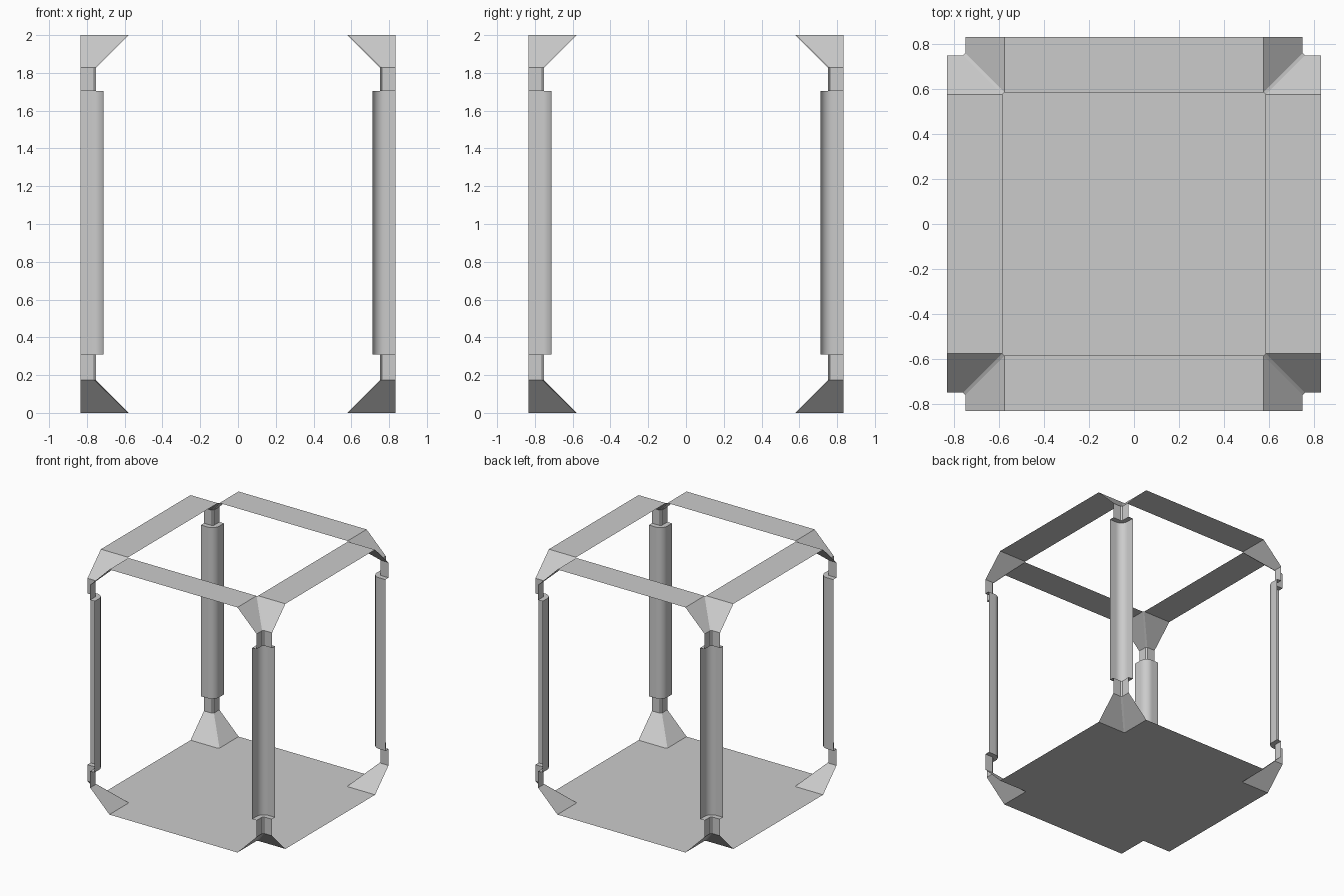
import bpy
import math

if "Cube" in bpy.data.objects:
    bpy.data.objects.remove(bpy.data.objects["Cube"])

OUT = 0.833      # outer half width
PLATE = 0.578    # corner notch at top and bottom
NECK = 0.751     # corner notch at the collars
COVE = 0.711     # corner notch along the posts
Z_FLARE, Z_COLLAR = 0.173, 0.308
Z_COLLAR_TOP, Z_FLARE_TOP, Z_TOP = 1.705, 1.829, 2.0

grey = bpy.data.materials.new("light grey")
grey.diffuse_color = (0.6, 0.6, 0.6, 1)
grey.use_nodes = True
grey.node_tree.nodes["Principled BSDF"].inputs["Base Color"].default_value = grey.diffuse_color


def make(name, verts, faces, mirror=False, smooth=False):
    me = bpy.data.meshes.new(name)
    me.from_pydata(verts, [], faces)
    me.materials.append(grey)
    for p in me.polygons:
        p.use_smooth = smooth
    ob = bpy.data.objects.new(name, me)
    bpy.context.collection.objects.link(ob)
    if mirror:
        mod = ob.modifiers.new("four_corners", 'MIRROR')
        mod.use_axis = (True, True, False)
        mod.use_mirror_merge = False
    return ob


def notch(a, c):
    """Inward corner profile with a small chamfer."""
    return [(OUT, a), (a + c, a), (a, a + c), (a, OUT)]


def cove(a, r, n=10):
    """Inward corner profile with a rounded inner corner."""
    arc = []
    for i in range(n + 1):
        t = math.pi / 2 * i / n
        arc.append((a + r - r * math.sin(t), a + r - r * math.cos(t)))
    return [(OUT, a)] + arc + [(a, OUT)]


def loft(name, low, z0, high, z1, smooth=False):
    n = len(low)
    verts = [(x, y, z0) for x, y in low] + [(x, y, z1) for x, y in high]
    faces = [(i, i + 1, n + i + 1, n + i) for i in range(n - 1)]
    make(name, verts, faces, True, smooth)


def ledge(name, z, up):
    pts = post_profile + neck_profile[::-1]
    order = list(range(len(pts)))
    make(name, [(x, y, z) for x, y in pts], [order[::-1] if up else order], True)


def turn(p, k):
    x, y = p
    for _ in range(k):
        x, y = -y, x
    return x, y


plate_profile = notch(PLATE, 0.009)
neck_profile = notch(NECK, 0.011)
post_profile = cove(COVE, 0.063)

# Flared corner brackets
loft("bottom_bracket", plate_profile, 0, neck_profile, Z_FLARE)
loft("top_bracket", neck_profile, Z_FLARE_TOP, plate_profile, Z_TOP)

# Short collars between brackets and posts
loft("bottom_collar", neck_profile, Z_FLARE, neck_profile, Z_COLLAR)
loft("top_collar", neck_profile, Z_COLLAR_TOP, neck_profile, Z_FLARE_TOP)

# Hollow rounded corner posts and the ledges at their ends
loft("corner_post", post_profile, Z_COLLAR, post_profile, Z_COLLAR_TOP, True)
ledge("bottom_ledge", Z_COLLAR, True)
ledge("top_ledge", Z_COLLAR_TOP, False)

# Floor plate with notched corners, facing down
outline = [turn(p, k) for k in range(4) for p in plate_profile]
make("floor_plate", [(x, y, 0) for x, y in outline], [list(range(len(outline)))[::-1]])

# Top rim made of four flat strips
verts, faces = [], []
strip = [(PLATE + 0.009, -PLATE), (OUT, -PLATE), (OUT, PLATE), (PLATE + 0.009, PLATE)]
for k in range(4):
    faces.append([len(verts) + i for i in range(4)])
    verts += [(*turn(p, k), Z_TOP) for p in strip]
make("top_rim", verts, faces)
